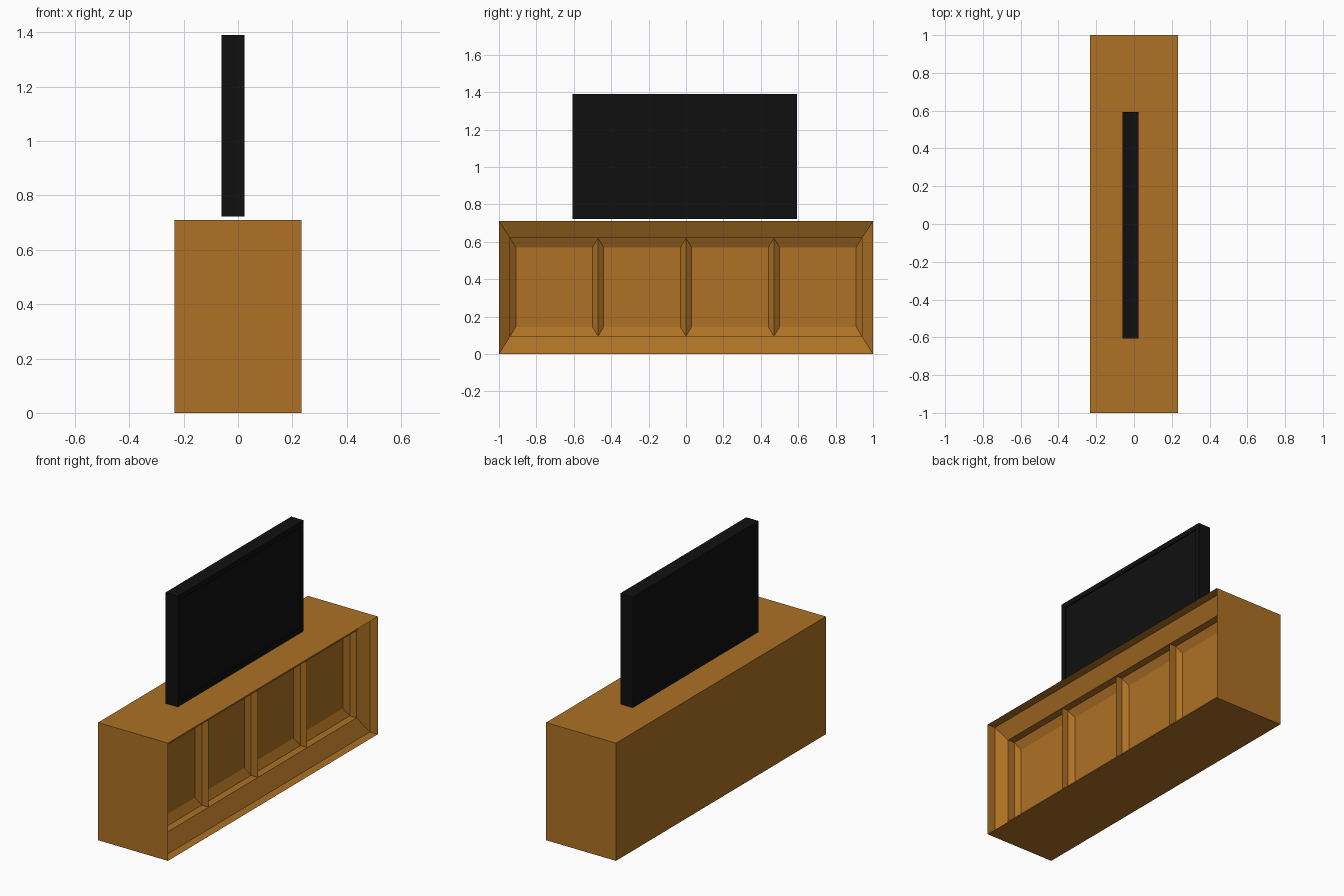
import bpy
import bmesh

if "Cube" in bpy.data.objects:
    bpy.data.objects.remove(bpy.data.objects["Cube"], do_unlink=True)


def material(name, color):
    mat = bpy.data.materials.new(name)
    mat.use_nodes = True
    mat.diffuse_color = (*color, 1)
    mat.node_tree.nodes["Principled BSDF"].inputs["Base Color"].default_value = (*color, 1)
    return mat


def rect(bm, x, y0, y1, z0, z1):
    """Four corners in a plane of constant x, anticlockwise seen from +x."""
    return [bm.verts.new((x, y, z)) for y, z in ((y0, z0), (y1, z0), (y1, z1), (y0, z1))]


def loft(bm, rings, back=False, front=False):
    """Bridge successive rectangles, with optional end caps."""
    rings = [rect(bm, *r) for r in rings]
    for a, b in zip(rings, rings[1:]):
        for i in range(4):
            j = (i + 1) % 4
            bm.faces.new((a[i], a[j], b[j], b[i]))
    if back:
        bm.faces.new(rings[0][::-1])
    if front:
        bm.faces.new(rings[-1])


def finish(bm, name, mat):
    bmesh.ops.remove_doubles(bm, verts=bm.verts[:], dist=0.0001)
    mesh = bpy.data.meshes.new(name)
    bm.to_mesh(mesh)
    bm.free()
    mesh.materials.append(mat)
    obj = bpy.data.objects.new(name, mesh)
    bpy.context.collection.objects.link(obj)
    return obj


wood = material("warm wood", (0.42, 0.165, 0.018))
black = material("black plastic", (0.005, 0.005, 0.005))

# Cabinet: shell with a thin rim, stepping in to a sloped border
HALF, TOP, DEPTH = 1.0, 0.71, 0.233
IN_Y, LOW, HIGH = 0.94, 0.095, 0.62
RIM, BORDER = DEPTH - 0.053, DEPTH - 0.10
bm = bmesh.new()
loft(bm, [
    (-DEPTH, -HALF, HALF, 0, TOP),
    (DEPTH, -HALF, HALF, 0, TOP),
    (RIM, -HALF, HALF, 0, TOP),
    (BORDER, -IN_Y, IN_Y, LOW, HIGH),
], back=True)

# Four recessed panels with straight walls and sloped edges
width = IN_Y / 2
for n in range(4):
    y0 = -IN_Y + n * width
    y1 = y0 + width
    loft(bm, [
        (BORDER, y0, y1, LOW, HIGH),
        (BORDER - 0.045, y0, y1, LOW, HIGH),
        (BORDER - 0.07, y0 + 0.03, y1 - 0.03, LOW + 0.05, HIGH - 0.05),
    ], front=True)
finish(bm, "cabinet", wood)

# Television: slim box with a slightly recessed screen
bm = bmesh.new()
Y0, Y1, Z0, Z1, BEZEL = -0.607, 0.593, 0.722, 1.39, 0.03
inner = (Y0 + BEZEL, Y1 - BEZEL, Z0 + BEZEL, Z1 - BEZEL)
loft(bm, [
    (-0.06, Y0, Y1, Z0, Z1),
    (0.023, Y0, Y1, Z0, Z1),
    (0.023, *inner),
    (0.015, *inner),
], back=True, front=True)
finish(bm, "television", black)
